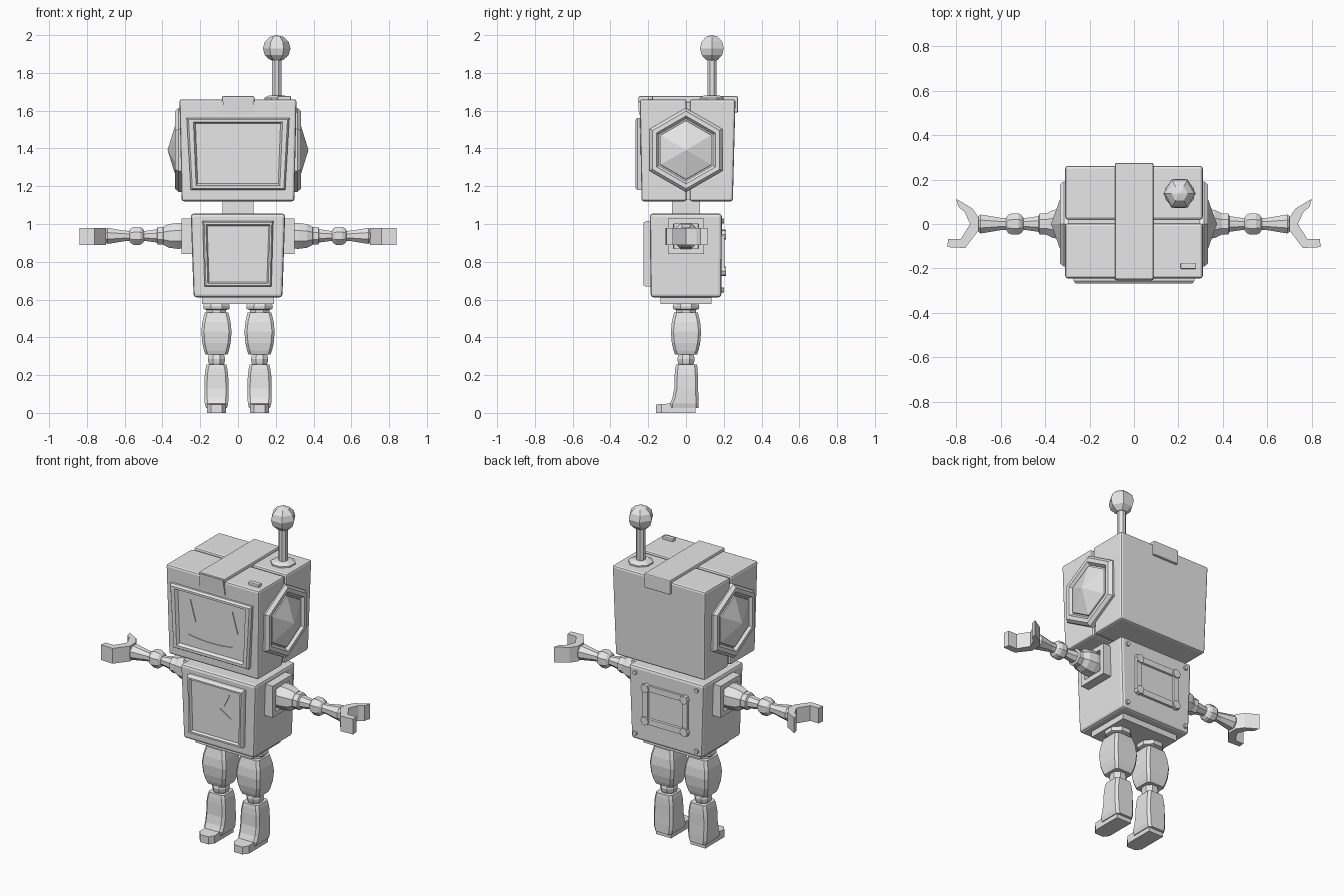
import bpy, bmesh, math
from mathutils import Vector

if "Cube" in bpy.data.objects:
    bpy.data.objects.remove(bpy.data.objects["Cube"])

metal = bpy.data.materials.new("light_grey_metal")
metal.diffuse_color = (0.8, 0.8, 0.8, 1)
metal.use_nodes = True
metal.node_tree.nodes["Principled BSDF"].inputs["Base Color"].default_value = metal.diffuse_color


def loft(name, rings, bevel=0.0):
    """Skin a stack of equal-length rings and cap both ends."""
    bm = bmesh.new()
    loops = [[bm.verts.new(p) for p in ring] for ring in rings]
    for a, b in zip(loops, loops[1:]):
        n = len(a)
        for i in range(n):
            bm.faces.new((a[i], a[(i + 1) % n], b[(i + 1) % n], b[i]))
    bm.faces.new(loops[0])
    bm.faces.new(loops[-1])
    bmesh.ops.remove_doubles(bm, verts=bm.verts, dist=1e-5)
    bmesh.ops.recalc_face_normals(bm, faces=bm.faces)
    me = bpy.data.meshes.new(name)
    bm.to_mesh(me)
    bm.free()
    me.materials.append(metal)
    ob = bpy.data.objects.new(name, me)
    bpy.context.collection.objects.link(ob)
    if bevel:
        mod = ob.modifiers.new("edge", 'BEVEL')
        mod.width, mod.segments = bevel, 2
    return ob


def rect(x0, x1, y0, y1, z):
    return [(x0, y0, z), (x1, y0, z), (x1, y1, z), (x0, y1, z)]


def box(name, x, y, z, bevel=0.0, low=None):
    """Box from (min, max) ranges; low = x and y ranges at the bottom."""
    lx, ly = low or (x, y)
    return loft(name, [rect(*lx, *ly, z[0]), rect(*x, *y, z[1])], bevel)


def trapezoid(top, bottom, z0, z1, y):
    return [(-bottom, y, z0), (bottom, y, z0), (top, y, z1), (-top, y, z1)]


def plate(name, pts, y0, y1):
    """Upright plate from an (x, z) outline."""
    return loft(name, [[(x, y, z) for x, z in pts] for y in (y0, y1)])


def ring_x(x, r, n=8, cz=0.0, turn=0.5, s=1):
    """Regular ring around the x axis."""
    return [(s * x, r * math.sin(2 * math.pi * (i + turn) / n),
             cz + r * math.cos(2 * math.pi * (i + turn) / n)) for i in range(n)]


def ring_z(cx, cy, z, r, n=8, turn=0.5):
    return [(cx + r * math.cos(2 * math.pi * (i + turn) / n),
             cy + r * math.sin(2 * math.pi * (i + turn) / n), z) for i in range(n)]


def chamfered(cx, cy, z, hx, hy, c=0.014):
    """Square ring with cut corners for the legs."""
    p = [(hx, hy - c), (hx - c, hy), (c - hx, hy), (-hx, hy - c),
         (-hx, c - hy), (c - hx, -hy), (hx - c, -hy), (hx, c - hy)]
    return [(cx + a, cy + b, z) for a, b in p]


# Head: two shells around a seam core
box("head_front", (-.31, .31), (-.245, .003), (1.12, 1.66), .012, ((-.298, .298), (-.235, .003)))
box("head_back", (-.31, .31), (.02, .262), (1.12, 1.66), .012, ((-.298, .298), (.02, .248)))
box("head_core", (-.295, .295), (-.1, .1), (1.13, 1.647), 0, ((-.285, .285), (-.1, .1)))

# Strap over the head
box("strap_top", (-.085, .087), (-.25, .275), (1.645, 1.677), .006)
box("strap_front", (-.075, .077), (-.255, -.235), (1.58, 1.67), 0, ((-.088, .088), (-.249, -.23)))
box("strap_back", (-.085, .087), (.24, .275), (1.59, 1.67), .006)

# Face screen with raised frame
loft("face_screen", [trapezoid(.272, .25, 1.18, 1.562, -.23),
                     trapezoid(.272, .25, 1.18, 1.562, -.256),
                     trapezoid(.262, .242, 1.188, 1.553, -.268),
                     trapezoid(.236, .222, 1.204, 1.54, -.268),
                     trapezoid(.225, .213, 1.214, 1.532, -.25)])
for s, side in ((-1, "left"), (1, "right")):
    plate(side + "_eye", [(s * .14 - .036, 1.37), (s * .14 + .036, 1.37), (s * .14, 1.495)], -.249, -.255)
arc = [i / 6 - 1 for i in range(13)]
mouth = [(.155 * t, 1.257 + .028 * t * t) for t in arc]
mouth += [(.155 * t, 1.270 + .014 * t * t) for t in reversed(arc[1:-1])]
plate("mouth", mouth, -.249, -.255)

# Antenna and top button
ax, ay = .205, .137
loft("antenna_base", [ring_z(ax, ay, z, r) for z, r in ((1.65, .07), (1.668, .07), (1.68, .045))])
loft("antenna_rod", [ring_z(ax, ay, z, .026) for z in (1.66, 1.9)])
ball = [ring_z(ax, ay, 1.93 - .07 * math.cos(a), max(.073 * math.sin(a), .0001), 6, 0)
        for a in [math.pi * i / 6 for i in range(7)]]
loft("antenna_ball", ball)
box("top_button", (.21, .28), (-.202, -.175), (1.65, 1.677), .004)

# Neck, torso and hip plate
box("neck", (-.083, .083), (-.073, .073), (1.04, 1.13))
box("torso", (-.25, .25), (-.192, .19), (.612, 1.055), .015, ((-.235, .235), (-.187, .187)))
box("hip_plate", (-.19, .19), (-.135, .135), (.577, .62))

# Chest panel with lightning bolt
loft("chest_panel", [trapezoid(.187, .177, .668, 1.015, -.18),
                     trapezoid(.187, .177, .668, 1.015, -.212),
                     trapezoid(.179, .170, .675, 1.007, -.226),
                     trapezoid(.170, .160, .685, .997, -.226),
                     trapezoid(.163, .153, .692, .990, -.212)])
bolt = [(.098, .97), (-.035, .866), (.018, .845), (-.13, .71), (.103, .825), (.03, .872), (.058, .89)]
plate("chest_bolt", bolt, -.211, -.217)

# Back panel, its screws and the torso rivets
loft("back_panel", [trapezoid(w, w, z0, z1, y) for w, z0, z1, y in
                    ((.15, .73, .965, .18), (.15, .73, .965, .203), (.115, .765, .93, .203), (.112, .768, .927, .193))])


def stud(name, x, z, r, y0, y1):
    plate(name, [(x + r * math.cos(math.pi * i / 4), z + r * math.sin(math.pi * i / 4))
                 for i in range(8)], y0, y1)


for sx in (-1, 1):
    for z in (.75, .945):
        stud("panel_screw", sx * .13, z, .026, .185, .211)
    for z in (.65, 1.015):
        stud("torso_rivet", sx * .205, z, .013, .18, .2)

# Parts mirrored left and right
shoulder = [(.26, .072), (.32, .074), (.365, .068), (.395, .052), (.405, .03)]
upper_arm = [(.39, .05), (.425, .05), (.43, .038), (.515, .025)]
elbow = [(.497, .03), (.507, .044), (.52, .052), (.55, .052), (.566, .044), (.575, .03)]
forearm = [(.56, .028), (.60, .03), (.69, .046), (.698, .04), (.71, .02)]
claw = [(.80, .113), (.727, .07), (.70, .03), (.70, -.03), (.76, -.108), (.84, -.104),
        (.836, -.068), (.78, -.068), (.737, 0), (.763, .055), (.79, .077)]
for s, side in ((-1, "left_"), (1, "right_")):
    # Hexagonal ear with a pointed centre
    ear = [(.28, .222), (.315, .222), (.333, .205), (.333, .18), (.315, .165)]
    loft(side + "ear_frame", [ring_x(x, r, 6, 1.392, 0, s) for x, r in ear])
    loft(side + "ear_cone", [ring_x(x, r, 6, 1.392, 0, s) for x, r in ((.31, .158), (.325, .155), (.373, .0001))])
    # Recessed shoulder socket
    socket = [(.23, .095), (.298, .095), (.298, .066), (.27, .064)]
    loft(side + "shoulder_socket", [ring_x(x, h * math.sqrt(2), 4, .935, .5, s) for x, h in socket])
    # Arm and claw
    for part, prof in (("shoulder", shoulder), ("upper_arm", upper_arm), ("elbow", elbow), ("forearm", forearm)):
        loft(side + part, [ring_x(x, r, 8, .937, .5, s) for x, r in prof])
    loft(side + "claw", [[(s * x, y, z) for x, y in claw] for z in (.888, .98)])

    # Leg
    cx = s * .114
    loft(side + "hip_ring", [ring_z(cx, 0, z, r) for z, r in
                             ((.52, .056), (.545, .056), (.55, .074), (.565, .076), (.582, .07))])
    loft(side + "thigh", [chamfered(cx, 0, z, h, h) for z, h in
                          ((.308, .058), (.33, .066), (.37, .075), (.43, .08), (.48, .075), (.532, .063))])
    loft(side + "knee", [ring_z(cx, 0, z, r) for z, r in
                         ((.24, .035), (.265, .046), (.285, .05), (.30, .046), (.32, .04))])
    shin = [(.025, -.085, .066, .055), (.05, -.085, .066, .062), (.08, -.072, .066, .063), (.13, -.062, .064, .064),
            (.2, -.06, .063, .062), (.235, -.057, .061, .057), (.256, -.053, .058, .052)]
    loft(side + "shin", [chamfered(cx, (a + b) / 2, z, h, (b - a) / 2) for z, a, b, h in shin])
    # Foot with cut toe corners
    foot = [(-.05, .05), (.05, .05), (.05, -.13), (.028, -.16), (-.028, -.16), (-.05, -.13)]
    loft(side + "foot", [[(cx + x, y, z if z == 0 else z + .06 * max(0, y + .16)) for x, y in foot]
                         for z in (0, .045)])
